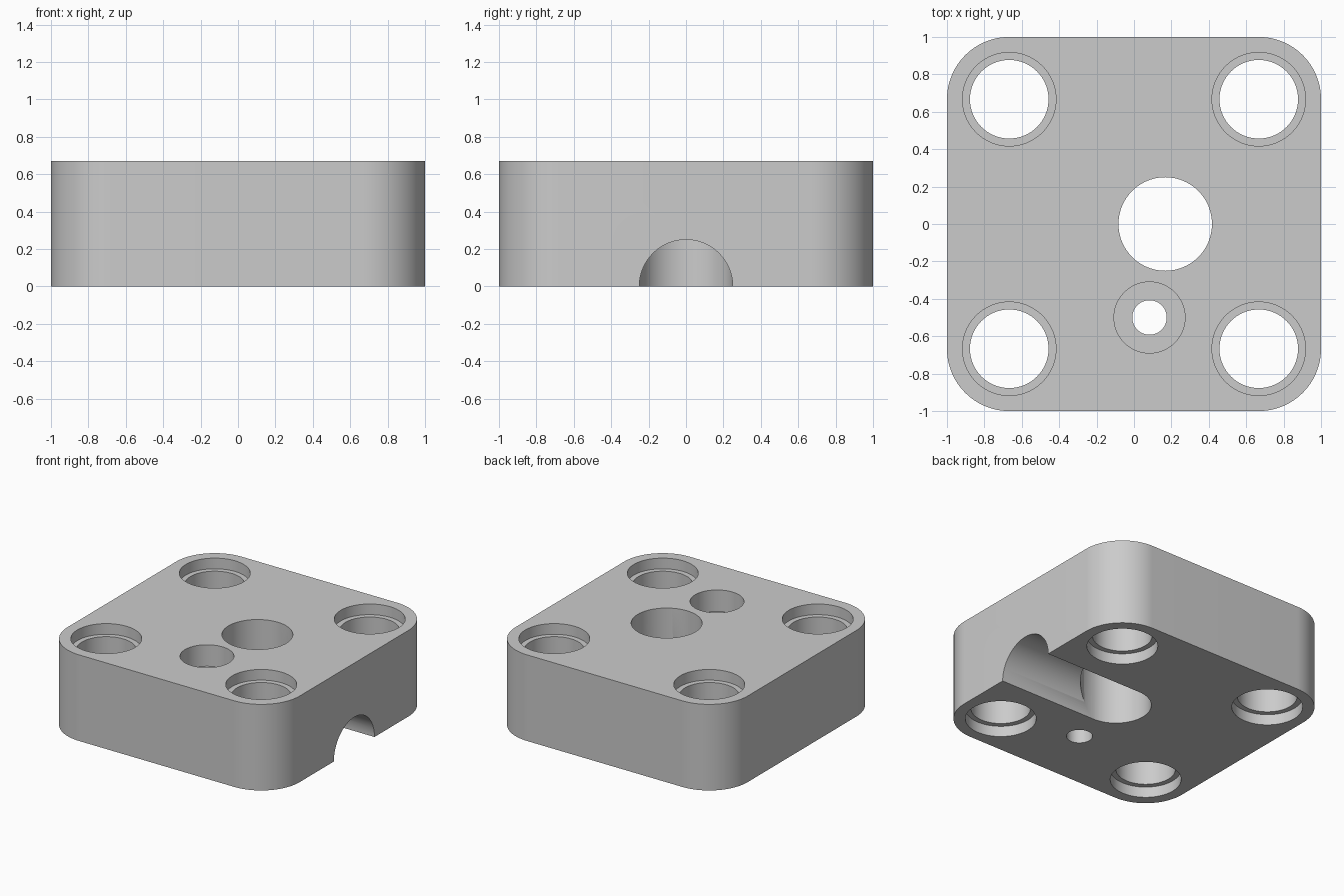
import bpy
import math

cube = bpy.data.objects.get("Cube")
if cube:
    bpy.data.objects.remove(cube, do_unlink=True)

HEIGHT = 0.67
CORNER = 0.667      # bolt hole centre, also the centre of the corner rounding
BORE_X = 0.167

grey = bpy.data.materials.new("plain grey")
grey.use_nodes = True
colour = (0.6, 0.6, 0.6, 1)
grey.diffuse_color = colour
grey.node_tree.nodes["Principled BSDF"].inputs["Base Color"].default_value = colour


# Block: rounded square profile extruded upwards
def rounded_block(name, radius, height, steps=24):
    ring = []
    for quarter in range(4):
        middle = math.radians(45 + 90 * quarter)
        cx = math.copysign(1 - radius, math.cos(middle))
        cy = math.copysign(1 - radius, math.sin(middle))
        for i in range(steps + 1):
            a = math.radians(90) * (quarter + i / steps)
            ring.append((cx + radius * math.cos(a), cy + radius * math.sin(a)))
    n = len(ring)
    verts = [(x, y, z) for z in (0, height) for x, y in ring]
    faces = [tuple(reversed(range(n))), tuple(range(n, 2 * n))]
    faces += [(i, (i + 1) % n, n + (i + 1) % n, n + i) for i in range(n)]
    mesh = bpy.data.meshes.new(name)
    mesh.from_pydata(verts, [], faces)
    obj = bpy.data.objects.new(name, mesh)
    bpy.context.collection.objects.link(obj)
    mesh.materials.append(grey)
    return obj


block = rounded_block("mounting_block", 1 - CORNER, HEIGHT)


# Cut a cylinder out of the block, then drop the cutter
def cut(radius, start, end, rotation=(0, 0, 0)):
    centre = [(a + b) / 2 for a, b in zip(start, end)]
    bpy.ops.mesh.primitive_cylinder_add(
        vertices=96, radius=radius, depth=math.dist(start, end),
        location=centre, rotation=rotation)
    cutter = bpy.context.object
    cutter.data.materials.append(grey)
    cutter.hide_render = True
    bpy.context.view_layer.objects.active = block
    mod = block.modifiers.new("cut", 'BOOLEAN')
    mod.operation = 'DIFFERENCE'
    mod.solver = 'EXACT'
    mod.object = cutter
    bpy.ops.object.modifier_apply(modifier=mod.name)
    bpy.data.objects.remove(cutter, do_unlink=True)


def drill(x, y, radius, low=-0.1, high=HEIGHT + 0.1):
    cut(radius, (x, y, low), (x, y, high))


# Corner bolt holes, counterbored on both faces
for x in (-CORNER, CORNER):
    for y in (-CORNER, CORNER):
        drill(x, y, 0.21)
        drill(x, y, 0.25, low=HEIGHT - 0.083)
        drill(x, y, 0.25, high=0.083)

# Small counterbored screw hole
drill(0.083, -0.5, 0.092)
drill(0.083, -0.5, 0.19, low=HEIGHT - 0.167)

# Central bore and the half-round channel leading out of it
drill(BORE_X, 0, 0.25)
cut(0.2495, (BORE_X, 0, 0), (1.2, 0, 0), (0, math.pi / 2, 0))

# Smooth walls with sharp rims
bpy.ops.object.select_all(action='DESELECT')
block.select_set(True)
bpy.context.view_layer.objects.active = block
bpy.ops.object.shade_smooth_by_angle(angle=math.radians(30))
